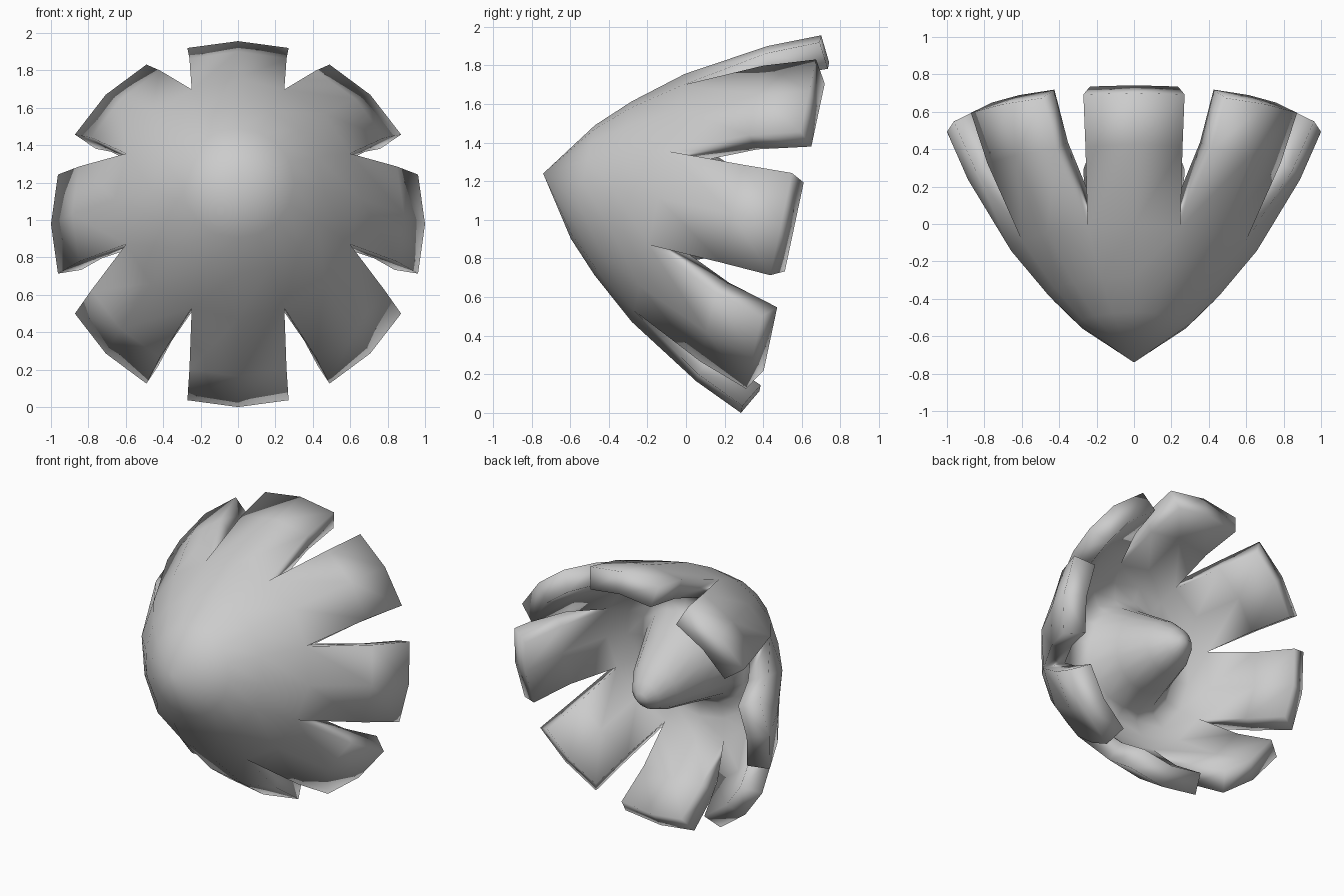
import bpy, bmesh
from math import sin, cos, radians
from mathutils import Vector

if "Cube" in bpy.data.objects:
    bpy.data.objects.remove(bpy.data.objects["Cube"])

TILT = radians(12)
APEX = Vector((0, -0.74, 1.24))
AXIS = Vector((0, cos(TILT), -sin(TILT)))   # runs from the nose out to the petals
UP = Vector((0, sin(TILT), cos(TILT)))
RIGHT = Vector((1, 0, 0))
SIDES, PETALS = 16, 8

bm = bmesh.new()


def place(s, r, deg):
    """Vertex at distance s along the axis, radius r, angle from the top."""
    a = radians(deg)
    return bm.verts.new(APEX + AXIS * s + (RIGHT * sin(a) + UP * cos(a)) * r)


def revolve(profile, notch_scale):
    """Rings around the axis from a single tip; the last ring dips at the notches."""
    tip = place(profile[0][0], 0, 0)
    prev = None
    for s, r in profile[1:]:
        k = notch_scale if (s, r) == profile[-1] else 1
        ring = [place(s, r * (k if i % 2 else 1), i * 360 / SIDES) for i in range(SIDES)]
        for i in range(SIDES):
            j = (i + 1) % SIDES
            if prev is None:
                bm.faces.new((tip, ring[i], ring[j]))
            else:
                bm.faces.new((prev[i], ring[i], ring[j], prev[j]))
        prev = ring
    return prev


def strip(ring, p, rows):
    """One petal surface, two faces wide, growing from a ring. Returns its rows."""
    c = 2 * p
    out = [[ring[c - 1], ring[c], ring[(c + 1) % SIDES]]]
    for s, r, half in rows:
        new = [place(s, r, p * 45 + k * half) for k in (-1, 0, 1)]
        old = out[-1]
        for k in range(2):
            bm.faces.new((old[k], new[k], new[k + 1], old[k + 1]))
        out.append(new)
    return out


# Outer bowl, and inner surface with the rounded cone flaring into the floor
outer = revolve([(0, 0), (0.21, 0.30), (0.37, 0.46), (0.61, 0.657)], 0.985)
inner = revolve([(1.285, 0), (1.27, 0.045), (1.22, 0.105), (1.11, 0.175),
                 (0.90, 0.26), (0.72, 0.335), (0.67, 0.40), (0.70, 0.50),
                 (0.78, 0.605)], 1.0)

# Petals: outer and inner strips joined along the sides and the end
for p in range(PETALS):
    a = strip(outer, p, [(1.0, 0.888, 17.0), (1.26, 1.0, 15.7)])
    b = strip(inner, p, [(1.06, 0.765, 17.5), (1.33, 0.87, 15.7)])
    for i in range(len(a) - 1):
        for k in (0, 2):
            bm.faces.new((a[i][k], a[i + 1][k], b[i + 1][k], b[i][k]))
    for k in range(2):
        bm.faces.new((a[-1][k], a[-1][k + 1], b[-1][k + 1], b[-1][k]))

bmesh.ops.recalc_face_normals(bm, faces=bm.faces)
for f in bm.faces:
    f.smooth = True
mesh = bpy.data.meshes.new("petal_cup")
bm.to_mesh(mesh)
bm.free()
cup = bpy.data.objects.new("petal_cup", mesh)
bpy.context.collection.objects.link(cup)
